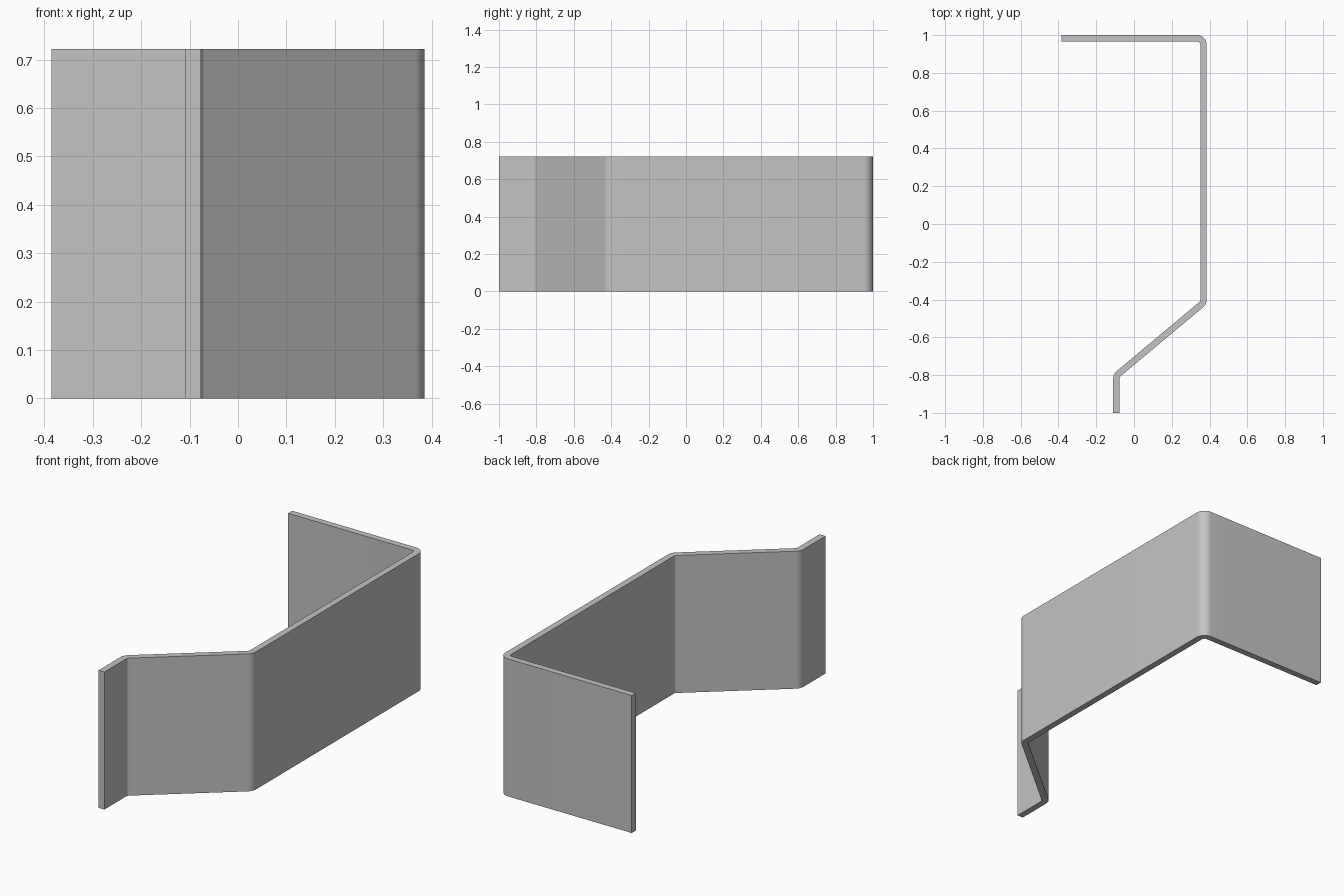
import bpy
import bmesh
from math import radians, tan
from mathutils import Vector, Matrix

cube = bpy.data.objects.get("Cube")
if cube:
    bpy.data.objects.remove(cube, do_unlink=True)

HEIGHT = 0.722
THICK = 0.034
BEND_RADIUS = 0.034   # at the middle of the sheet
BEND_STEPS = 10

# Centre line of the bent sheet, seen from above
path = [Vector(p) for p in ((-0.385, 0.983), (0.368, 0.983), (0.368, -0.417),
                            (-0.093, -0.802), (-0.093, -1.0))]


def left_of(d):
    return Vector((-d.y, d.x))


def rounded_stations(points):
    """Points and side normals along the path, with an arc at each corner."""
    first = (points[1] - points[0]).normalized()
    last = (points[-1] - points[-2]).normalized()
    stations = [(points[0], left_of(first))]
    for before, corner, after in zip(points, points[1:], points[2:]):
        d_in = (corner - before).normalized()
        d_out = (after - corner).normalized()
        turn = -d_in.angle_signed(d_out)      # counter-clockwise positive
        side = 1 if turn > 0 else -1
        start = corner - d_in * BEND_RADIUS * tan(abs(turn) / 2)
        centre = start + left_of(d_in) * side * BEND_RADIUS
        for i in range(BEND_STEPS + 1):
            normal = Matrix.Rotation(turn * i / BEND_STEPS, 2) @ left_of(d_in)
            stations.append((centre - normal * side * BEND_RADIUS, normal))
    stations.append((points[-1], left_of(last)))
    return stations


# Bent sheet: a rectangular section swept along the path
bm = bmesh.new()
rings = []
for point, normal in rounded_stations(path):
    a, b = point + normal * THICK / 2, point - normal * THICK / 2
    rings.append([bm.verts.new((p.x, p.y, z))
                  for p, z in ((a, 0), (b, 0), (b, HEIGHT), (a, HEIGHT))])
for r, s in zip(rings, rings[1:]):
    for i in range(4):
        j = (i + 1) % 4
        bm.faces.new((r[i], r[j], s[j], s[i]))
bm.faces.new(rings[0])
bm.faces.new(rings[-1])
bmesh.ops.recalc_face_normals(bm, faces=bm.faces)

mesh = bpy.data.meshes.new("bent_bracket")
bm.to_mesh(mesh)
bm.free()
bracket = bpy.data.objects.new("bent_bracket", mesh)
bpy.context.collection.objects.link(bracket)

# Plain grey metal
grey = bpy.data.materials.new("grey_metal")
grey.use_nodes = True
colour = (0.55, 0.55, 0.55, 1)
grey.diffuse_color = colour
grey.node_tree.nodes["Principled BSDF"].inputs["Base Color"].default_value = colour
mesh.materials.append(grey)

# Smooth bends, sharp edges
bpy.ops.object.select_all(action="DESELECT")
bracket.select_set(True)
bpy.context.view_layer.objects.active = bracket
bpy.ops.object.shade_smooth_by_angle(angle=radians(30))
